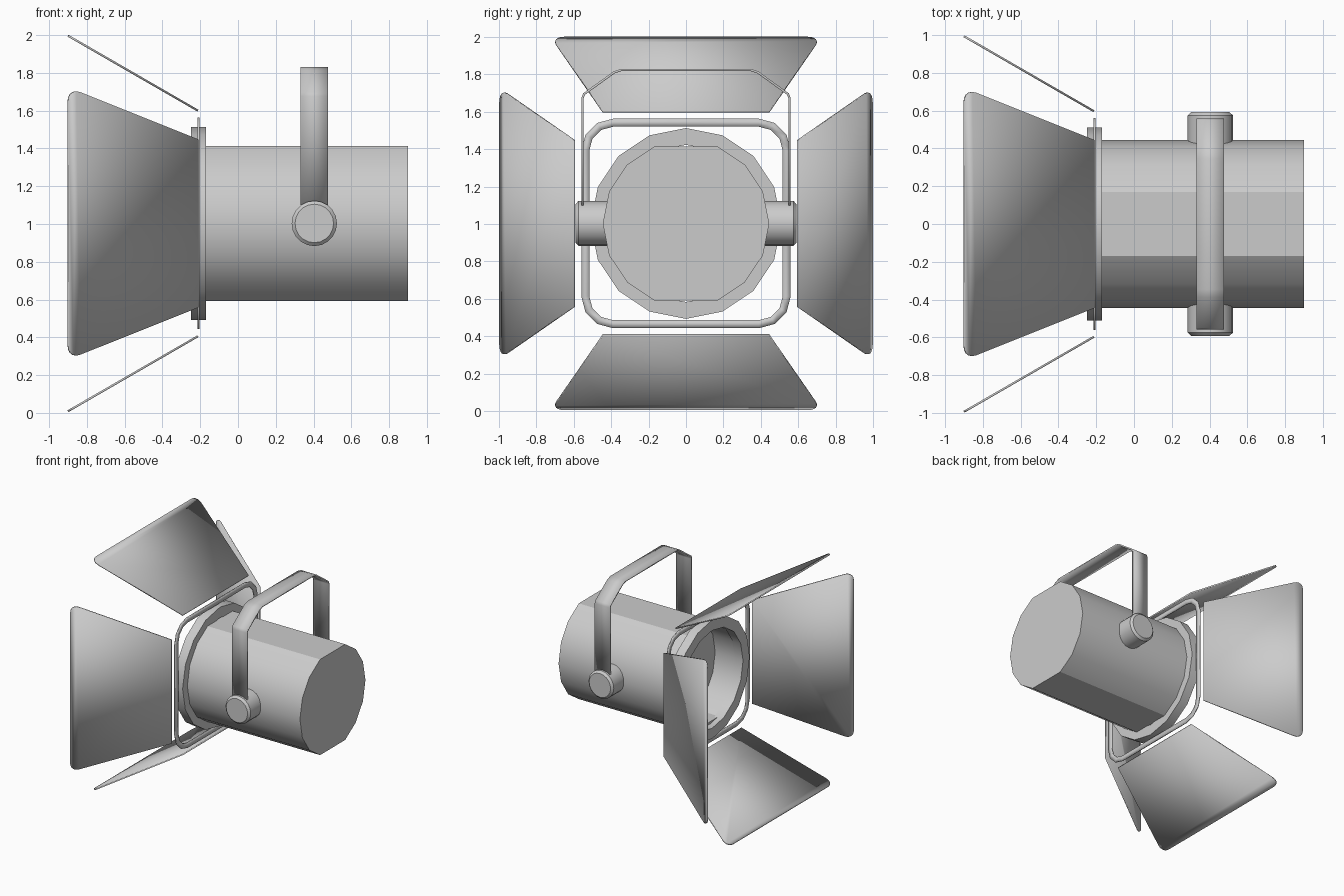
import bpy, bmesh
from math import sin, cos, pi, radians
from mathutils import Matrix, Vector

if "Cube" in bpy.data.objects:
    bpy.data.objects.remove(bpy.data.objects["Cube"])

CZ = 1.003  # height of the lamp axis


def finish(name, bm, thickness=0):
    bmesh.ops.recalc_face_normals(bm, faces=bm.faces)
    mesh = bpy.data.meshes.new(name)
    bm.to_mesh(mesh)
    bm.free()
    ob = bpy.data.objects.new(name, mesh)
    bpy.context.collection.objects.link(ob)
    if thickness:
        mod = ob.modifiers.new("Thickness", "SOLIDIFY")
        mod.thickness = thickness
        mod.offset = 0
        mod.use_even_offset = True
    bpy.ops.object.select_all(action='DESELECT')
    ob.select_set(True)
    bpy.context.view_layer.objects.active = ob
    bpy.ops.object.shade_smooth_by_angle(angle=radians(30))
    return ob


def bridge(bm, a, b):
    for i in range(len(a)):
        j = (i + 1) % len(a)
        bm.faces.new((a[i], a[j], b[j], b[i]))


def lathe(name, profile, angles, closed=False):
    """Revolve (x, radius) points about the lamp axis."""
    bm = bmesh.new()
    loops = [[bm.verts.new((x, r * cos(a), CZ + r * sin(a))) for a in angles]
             for x, r in profile]
    for a, b in zip(loops, loops[1:]):
        bridge(bm, a, b)
    if closed:
        bridge(bm, loops[-1], loops[0])
    else:
        bm.faces.new(loops[0])
        bm.faces.new(loops[-1])
    return finish(name, bm)


# Lamp housing: 16 sides with the top and bottom corners flattened
full = [i * pi / 8 for i in range(16)]
flat = [a for i, a in enumerate(full) if i not in (4, 12)]
lathe("housing", [(0.9, 0.445), (-0.2, 0.445), (-0.2, 0.425), (0.02, 0.425)], flat)

# Front rim
lathe("front_rim", [(-0.17, 0.51), (-0.248, 0.51), (-0.248, 0.42), (-0.17, 0.42)],
      full, closed=True)

# Filter frame: thin rounded square
bm = bmesh.new()


def rounded_square(half, r):
    verts = []
    for q in range(4):
        for s in range(4):
            a = q * pi / 2 + s * pi / 6
            sy, sz = ((1, 1), (-1, 1), (-1, -1), (1, -1))[q]
            verts.append(bm.verts.new((-0.209, sy * (half - r) + r * cos(a),
                                       CZ + sz * (half - r) + r * sin(a))))
    return verts


bridge(bm, rounded_square(0.56, 0.17), rounded_square(0.517, 0.127))
finish("filter_frame", bm, 0.01)

# Four barn doors, each a trapezoid with rounded outer corners
for k, side in enumerate(("top", "left", "bottom", "right")):
    bm = bmesh.new()
    v = [bm.verts.new(p) for p in ((-0.212, -0.445, 0.597), (-0.212, 0.445, 0.597),
                                   (-0.9, 0.72, 0.994), (-0.9, -0.72, 0.994))]
    bm.faces.new(v)
    bmesh.ops.bevel(bm, geom=v[2:], offset=0.075, offset_type='OFFSET', segments=5,
                    profile=0.5, affect='VERTICES')
    bm.transform(Matrix.Translation((0, 0, CZ)) @ Matrix.Rotation(k * pi / 2, 4, 'X'))
    finish("barn_door_" + side, bm, 0.011)

# Hanging yoke: bent flat strap
half = [(0.553, 1.1), (0.553, 1.675), (0.545, 1.695), (0.385, 1.81), (0.345, 1.824)]
path = half + [(-y, z) for y, z in reversed(half)]
bm = bmesh.new()
rows = [[bm.verts.new((x, y, z)) for x in (0.332, 0.477)] for y, z in path]
for a, b in zip(rows, rows[1:]):
    bm.faces.new((a[0], a[1], b[1], b[0]))
finish("yoke", bm, 0.012)

# Pivot knobs with a beveled outer edge
for side, name in ((1, "left"), (-1, "right")):
    bm = bmesh.new()
    loops = [[bm.verts.new((0.404 + r * cos(i * pi / 10), side * y, CZ + r * sin(i * pi / 10)))
              for i in range(20)]
             for y, r in ((0.38, 0.12), (0.575, 0.12), (0.592, 0.102))]
    bridge(bm, loops[0], loops[1])
    bridge(bm, loops[1], loops[2])
    bm.faces.new(loops[0])
    bm.faces.new(loops[2])
    finish("pivot_knob_" + name, bm)
